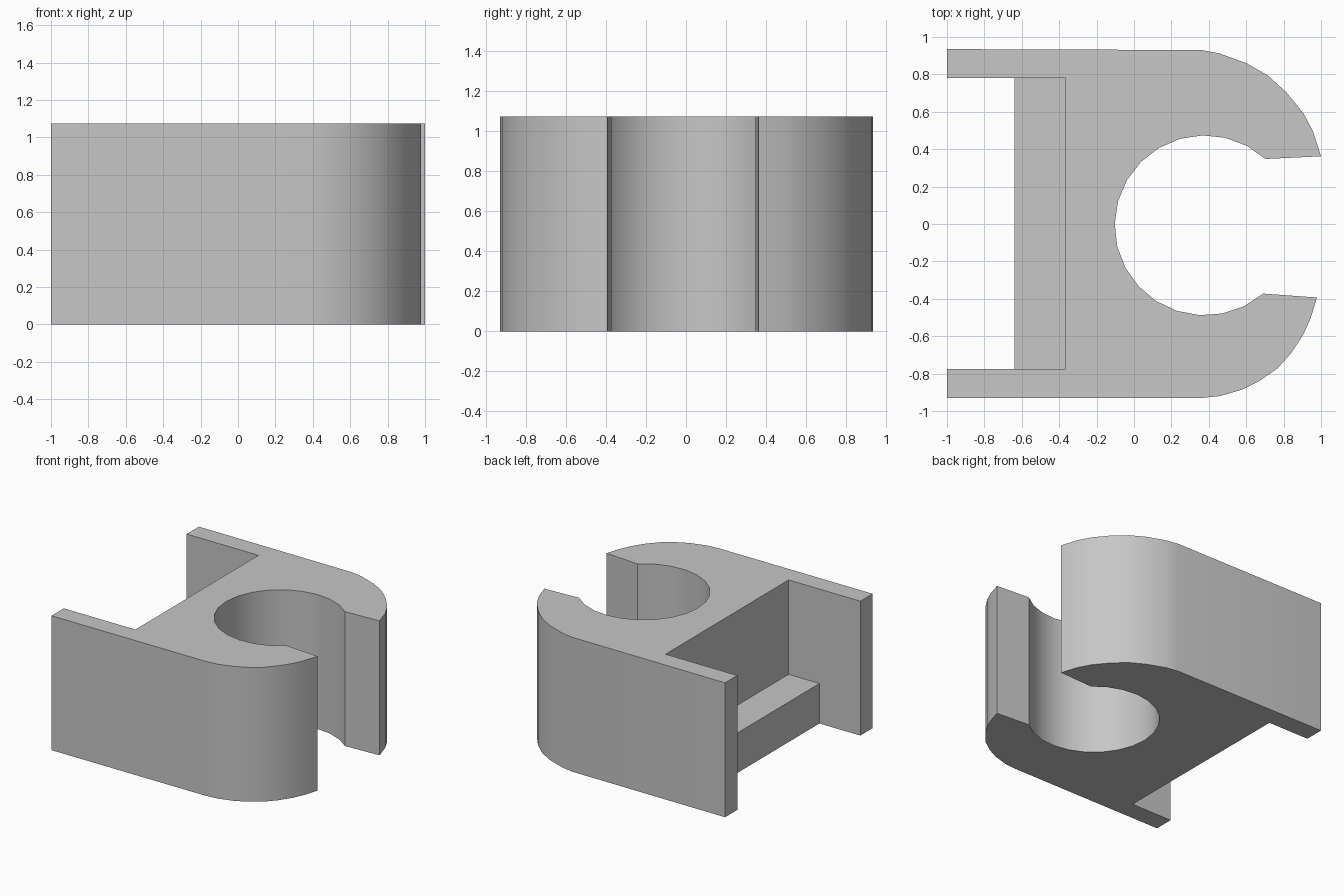
import bpy, bmesh
from math import cos, sin, radians

cube = bpy.data.objects.get("Cube")
if cube:
    bpy.data.objects.remove(cube, do_unlink=True)

HEIGHT = 1.075
STEP_HEIGHT = 0.32

grey = bpy.data.materials.new("plain grey")
grey.use_nodes = True
colour = (0.57, 0.57, 0.57, 1)
grey.diffuse_color = colour
grey.node_tree.nodes["Principled BSDF"].inputs["Base Color"].default_value = colour


def extrude_outline(name, outline, height):
    """Raise a closed counter-clockwise outline from the ground."""
    bm = bmesh.new()
    base = bm.faces.new([bm.verts.new((x, y, 0)) for x, y in outline])
    raised = bmesh.ops.extrude_face_region(bm, geom=[base], use_keep_orig=True)
    top = [v for v in raised["geom"] if isinstance(v, bmesh.types.BMVert)]
    bmesh.ops.translate(bm, verts=top, vec=(0, 0, height))
    bmesh.ops.recalc_face_normals(bm, faces=bm.faces)
    mesh = bpy.data.meshes.new(name)
    bm.to_mesh(mesh)
    bm.free()
    mesh.materials.append(grey)
    obj = bpy.data.objects.new(name, mesh)
    bpy.context.collection.objects.link(obj)
    bpy.ops.object.select_all(action="DESELECT")
    obj.select_set(True)
    bpy.context.view_layer.objects.active = obj
    bpy.ops.object.shade_smooth_by_angle(angle=radians(30))
    return obj


# Rounded outer jaws, slightly uneven from one side to the other
front_jaw = [(0.36, -0.93), (0.46, -0.92), (0.58, -0.885), (0.67, -0.84),
             (0.767, -0.772), (0.842, -0.688), (0.906, -0.59),
             (0.944, -0.505), (0.978, -0.393)]
back_jaw = [(1.0, 0.362), (0.957, 0.495), (0.906, 0.592), (0.815, 0.704),
            (0.714, 0.795), (0.6, 0.86), (0.457, 0.912), (0.36, 0.93)]

# Round socket, running from the front lip round to the back lip
segments = 18
start, end = radians(310.6), radians(47.5)
socket = []
for i in range(segments + 1):
    a = start + (end - start) * i / segments
    socket.append((0.378 + 0.481 * cos(a), -0.007 + 0.481 * sin(a)))

# Two rear walls with the pocket between them
rear = [(-1, 0.935), (-1, 0.78), (-0.365, 0.78),
        (-0.365, -0.775), (-1, -0.775), (-1, -0.93)]

extrude_outline("clip_body", front_jaw + socket + back_jaw + rear, HEIGHT)

# Low step across the pocket
step = [(-0.638, -0.775), (-0.365, -0.775), (-0.365, 0.78), (-0.638, 0.78)]
extrude_outline("pocket_step", step, STEP_HEIGHT)
